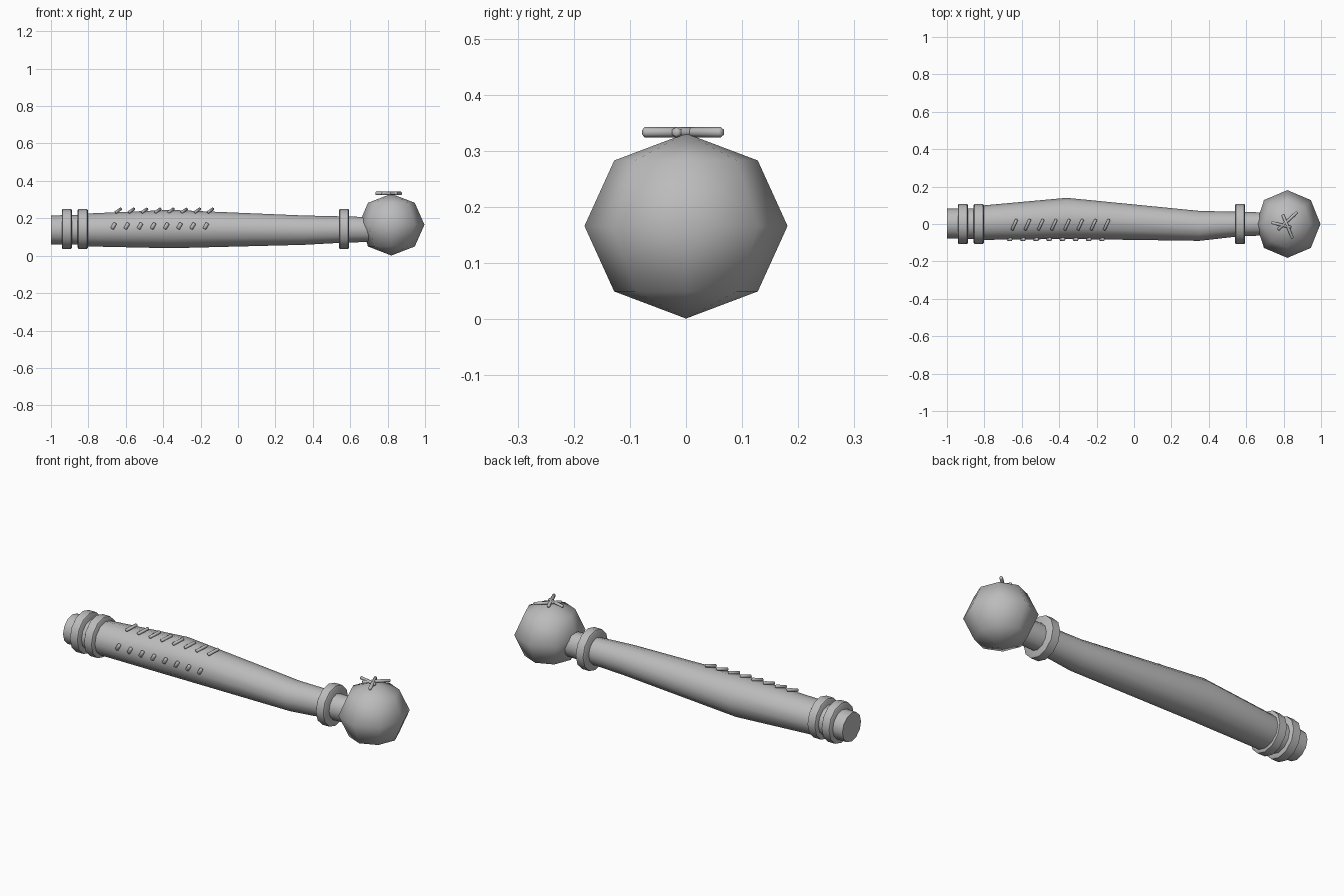
import bpy, bmesh, math
from mathutils import Vector

if "Cube" in bpy.data.objects:
    bpy.data.objects.remove(bpy.data.objects["Cube"])

grey = bpy.data.materials.new("plain_grey")
grey.use_nodes = True
COLOUR = (0.5, 0.5, 0.5, 1)
grey.diffuse_color = COLOUR
grey.node_tree.nodes["Principled BSDF"].inputs["Base Color"].default_value = COLOUR


def finish(name, bm, angle=50):
    bmesh.ops.recalc_face_normals(bm, faces=bm.faces)
    mesh = bpy.data.meshes.new(name)
    bm.to_mesh(mesh)
    bm.free()
    mesh.materials.append(grey)
    obj = bpy.data.objects.new(name, mesh)
    bpy.context.collection.objects.link(obj)
    bpy.ops.object.select_all(action='DESELECT')
    obj.select_set(True)
    bpy.context.view_layer.objects.active = obj
    bpy.ops.object.shade_smooth_by_angle(angle=math.radians(angle))
    return obj


def loft(name, sections, sides):
    """Closed tube along x; each section is x, y min, y max, z min, z max."""
    bm = bmesh.new()
    rings = []
    for x, y0, y1, z0, z1 in sections:
        ring = []
        for i in range(sides):
            a = math.tau * i / sides
            ring.append(bm.verts.new((x, (y0 + y1) / 2 + (y1 - y0) / 2 * math.cos(a),
                                      (z0 + z1) / 2 + (z1 - z0) / 2 * math.sin(a))))
        rings.append(ring)
    for a, b in zip(rings, rings[1:]):
        for i in range(sides):
            j = (i + 1) % sides
            bm.faces.new((a[i], a[j], b[j], b[i]))
    bm.faces.new(rings[0])
    bm.faces.new(rings[-1])
    return finish(name, bm)


def stick(name, start, end, radius):
    """Thin six-sided rod between two points with narrowed tips."""
    start, end = Vector(start), Vector(end)
    axis = end - start
    turn = axis.to_track_quat('Z', 'Y')
    bm = bmesh.new()
    bmesh.ops.create_cone(bm, cap_ends=True, segments=6, radius1=radius,
                          radius2=radius, depth=axis.length)
    tips = [e for e in bm.edges if abs(e.verts[0].co.z - e.verts[1].co.z) < 1e-5]
    bmesh.ops.bevel(bm, geom=tips, offset=radius * 0.35, segments=1, affect='EDGES')
    for v in bm.verts:
        v.co = turn @ v.co + (start + end) / 2
    return finish(name, bm)


# Handle, swelling at the back, running into the neck
loft("handle", [
    (-0.82, -0.085, 0.098, 0.05, 0.225),
    (-0.36, -0.08, 0.14, 0.04, 0.245),
    (0.35, -0.09, 0.07, 0.058, 0.215),
    (0.57, -0.065, 0.065, 0.07, 0.21),
    (0.76, -0.06, 0.06, 0.075, 0.205),
], 12)

# Butt end
loft("end_cap", [(-1, -0.078, 0.082, 0.06, 0.215),
                 (-0.8, -0.08, 0.085, 0.058, 0.22)], 12)

# Collars
for name, x in (("outer_collar", -0.915), ("inner_collar", -0.83), ("neck_collar", 0.567)):
    loft(name, [(x + dx, -r, r, 0.143 - r, 0.143 + r)
                for dx, r in ((-0.027, 0.1), (-0.022, 0.108), (0.022, 0.108), (0.027, 0.1))], 12)

# Knob: coarse ball, slightly dented where it meets the neck
bm = bmesh.new()
bmesh.ops.create_uvsphere(bm, u_segments=8, v_segments=4, radius=1)
for v in bm.verts:
    if v.co.x < -0.9:
        v.co += Vector((0.06, 0, 0.12))
    v.co = Vector((0.82 + 0.177 * v.co.x, 0.181 * v.co.y, 0.166 + 0.165 * v.co.z))
finish("knob", bm, 60)

# Two rows of slanted stitches
for i in range(8):
    x = -0.64 + 0.0705 * i
    stick("top_stitch", (x - 0.013, -0.032, 0.233), (x + 0.013, 0.025, 0.25), 0.009)
    x = -0.665 + 0.0705 * i
    stick("front_stitch", (x - 0.009, -0.082, 0.143), (x + 0.009, -0.082, 0.175), 0.01)

# Crossed sticks on top of the knob
for a, b in (((0.735, 0.008), (0.84, -0.018)),
             ((0.795, 0.05), (0.848, -0.077)),
             ((0.873, 0.064), (0.77, -0.03))):
    stick("crossed_stick", (*a, 0.333), (*b, 0.333), 0.009)
